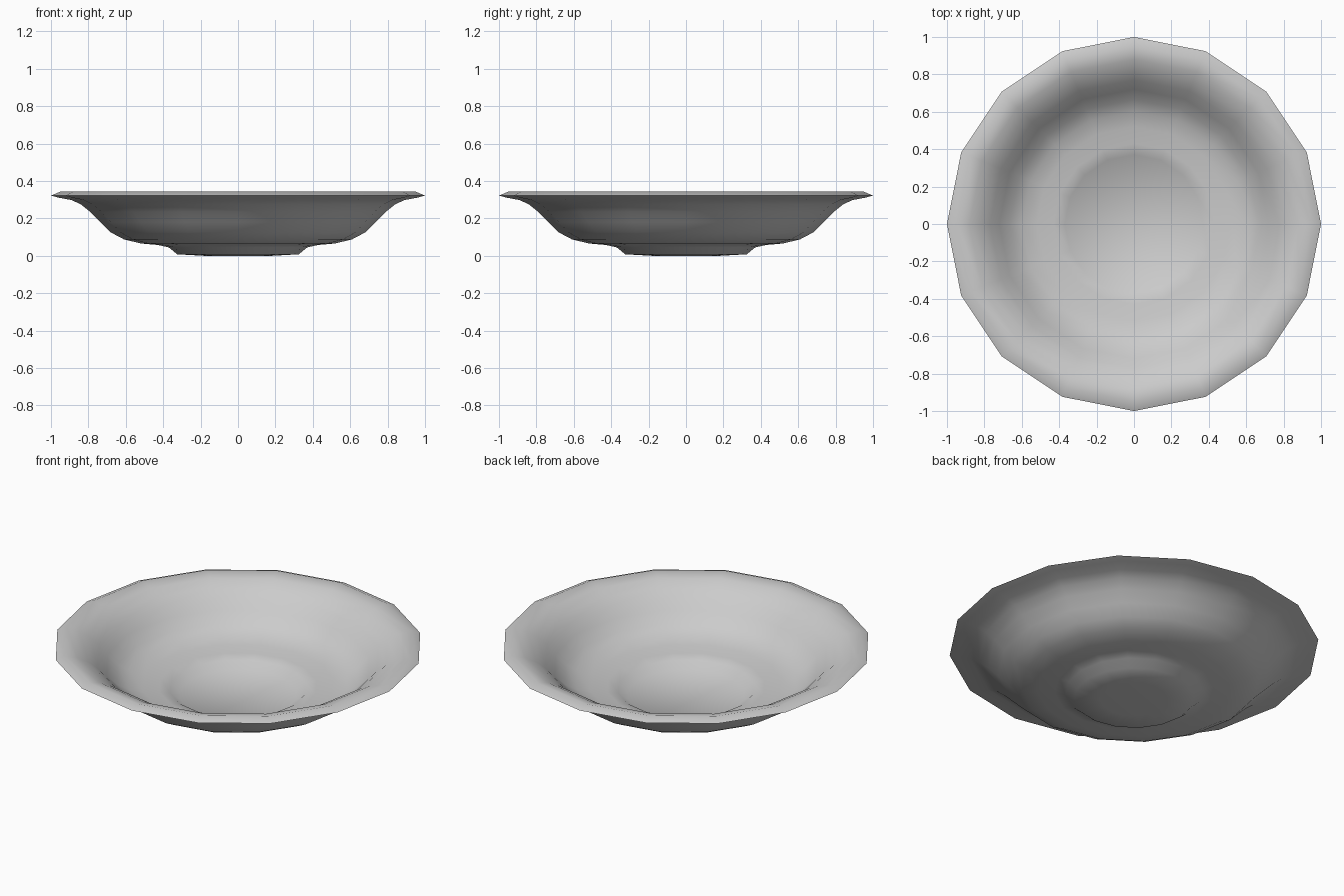
import bpy, bmesh, math

if "Cube" in bpy.data.objects:
    bpy.data.objects.remove(bpy.data.objects["Cube"])

SIDES = 16

# Cross-section (radius, height): underside from foot to rim, then back down inside
PROFILE = [
    (0.18, 0.0), (0.325, 0.008), (0.37, 0.045), (0.43, 0.058), (0.52, 0.066),
    (0.61, 0.088), (0.68, 0.125), (0.735, 0.18), (0.79, 0.235), (0.84, 0.275),
    (0.89, 0.298), (0.96, 0.311), (1.0, 0.322),                      # rim edge
    (0.95, 0.343), (0.88, 0.325), (0.82, 0.295), (0.77, 0.255),
    (0.72, 0.205), (0.665, 0.15), (0.60, 0.115), (0.52, 0.094),
    (0.43, 0.085), (0.37, 0.072), (0.32, 0.036),
]


def lathe(name, profile, sides):
    """Revolve a profile around z and cap both open ends."""
    bm = bmesh.new()
    rings = []
    for r, z in profile:
        rings.append([bm.verts.new((r * math.cos(2 * math.pi * i / sides),
                                    r * math.sin(2 * math.pi * i / sides), z))
                      for i in range(sides)])
    for a, b in zip(rings, rings[1:]):
        for i in range(sides):
            j = (i + 1) % sides
            bm.faces.new((a[i], a[j], b[j], b[i]))
    bm.faces.new(rings[0][::-1])
    bm.faces.new(rings[-1])
    bmesh.ops.recalc_face_normals(bm, faces=bm.faces)
    mesh = bpy.data.meshes.new(name)
    bm.to_mesh(mesh)
    bm.free()
    obj = bpy.data.objects.new(name, mesh)
    bpy.context.collection.objects.link(obj)
    return obj


# Shallow footed bowl
bowl = lathe("bowl", PROFILE, SIDES)
bpy.context.view_layer.objects.active = bowl
bowl.select_set(True)
bpy.ops.object.shade_smooth_by_angle(angle=math.radians(40))
